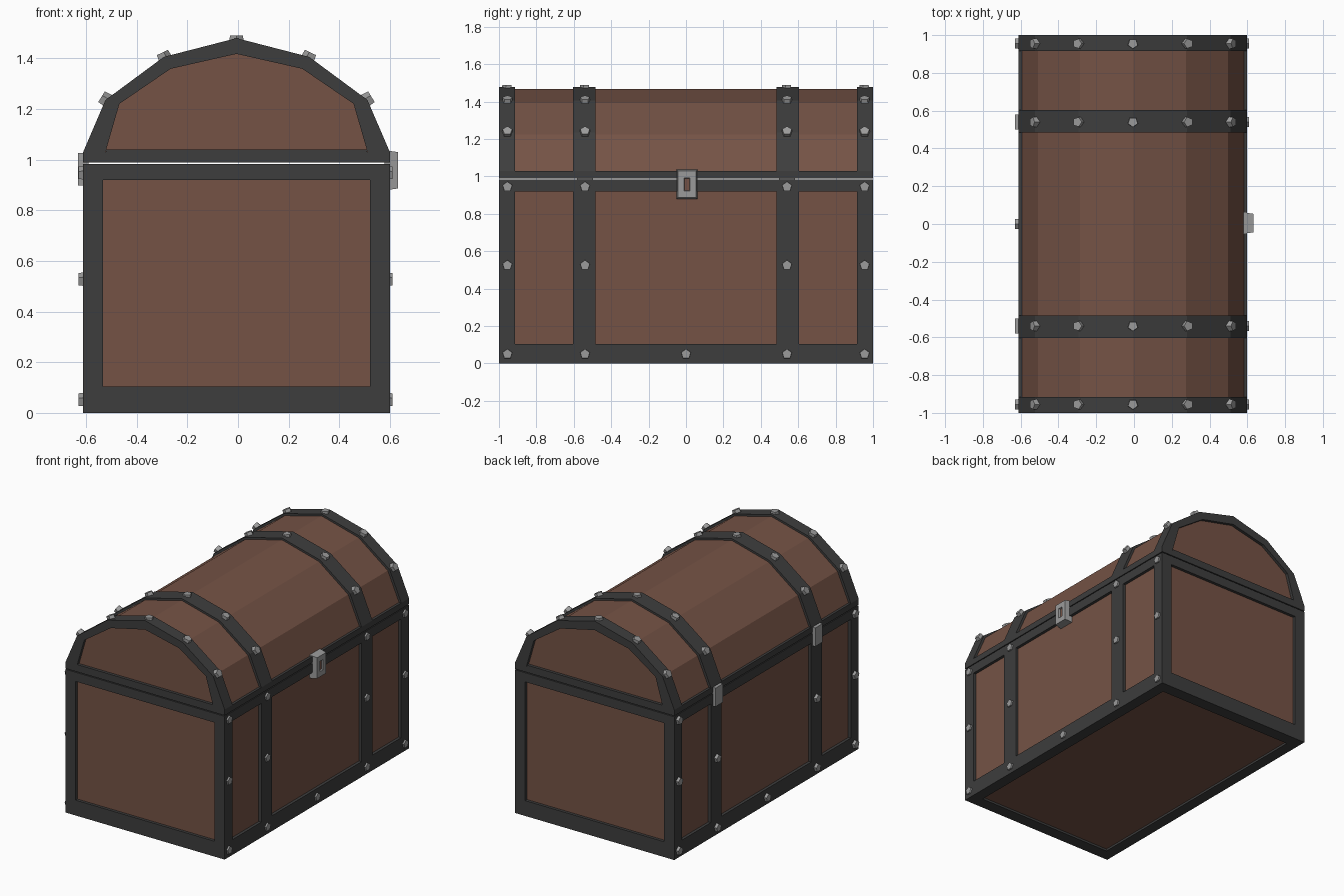
import bpy, bmesh
from mathutils import Vector, Matrix

if "Cube" in bpy.data.objects:
    bpy.data.objects.remove(bpy.data.objects["Cube"])

CX = -0.006          # centre line of the chest (latch sticks out on one side)
W = 0.605            # half width of the iron frame


def material(name, rgb):
    m = bpy.data.materials.new(name)
    m.diffuse_color = (*rgb, 1)
    m.use_nodes = True
    m.node_tree.nodes["Principled BSDF"].inputs["Base Color"].default_value = m.diffuse_color
    return m


wood = material("brown wood", (0.178, 0.086, 0.060))
iron = material("dark iron", (0.047, 0.047, 0.047))
steel = material("grey steel", (0.33, 0.33, 0.33))


def finish(name, bm, *mats):
    bmesh.ops.recalc_face_normals(bm, faces=bm.faces)
    me = bpy.data.meshes.new(name)
    bm.to_mesh(me)
    bm.free()
    ob = bpy.data.objects.new(name, me)
    bpy.context.collection.objects.link(ob)
    for m in mats:
        me.materials.append(m)
    return ob


def add_box(bm, x0, x1, y0, y1, z0, z1):
    size = Matrix.Diagonal((x1 - x0, y1 - y0, z1 - z0, 1))
    mid = Matrix.Translation((CX + (x0 + x1) / 2, (y0 + y1) / 2, (z0 + z1) / 2))
    return bmesh.ops.create_cube(bm, size=1, matrix=mid @ size)["verts"]


def add_prism(bm, profile, y0, y1):
    """Extrude an x/z outline along y."""
    face = bm.faces.new([bm.verts.new((CX + x, y0, z)) for x, z in profile])
    ext = bmesh.ops.extrude_face_region(bm, geom=[face])["geom"]
    verts = [v for v in ext if isinstance(v, bmesh.types.BMVert)]
    bmesh.ops.translate(bm, verts=verts, vec=(0, y1 - y0, 0))
    if not face.is_valid or len(face.link_loops if hasattr(face, "link_loops") else []) < 0:
        return


def arch(half):
    """Mirror the right half of an arch (base to apex) into a full one."""
    return half + [(-x, z) for x, z in reversed(half[:-1])]


OUTER = [(W, 1.03), (0.517, 1.235), (0.287, 1.405), (0, 1.479)]
INNER = [(0.517, 1.03), (0.462, 1.22), (0.26, 1.358), (0, 1.417)]
BOARDS = [(0.588, 0.995), (0.588, 1.03), (0.503, 1.225), (0.281, 1.392), (0, 1.466)]

# wooden box and arched wooden lid
bm = bmesh.new()
add_box(bm, -0.585, 0.585, -0.98, 0.98, 0.015, 0.975)
finish("wooden_box", bm, wood)
bm = bmesh.new()
add_prism(bm, arch(BOARDS), -0.98, 0.98)
finish("wooden_lid", bm, wood)


# rectangular iron rims: bottom of box, top of box, bottom of lid
def rim(name, z0, z1):
    bm = bmesh.new()
    for s in (-1, 1):
        xs = sorted((s * 0.527, s * W))
        ys = sorted((s * 0.915, s * 1.0))
        add_box(bm, *xs, -1, 1, z0, z1)
        add_box(bm, -0.527, 0.527, *ys, z0, z1)
    return finish(name, bm, iron)


rim("bottom_rim", 0, 0.105)
rim("box_top_rim", 0.92, 0.983)
rim("lid_rim", 0.989, 1.03)

# corner posts and side straps of the box
bm = bmesh.new()
for sx in (-1, 1):
    for sy in (-1, 1):
        for inner, a, b in ((0.527, 0.915, 1.0), (0.57, 0.485, 0.603)):
            add_box(bm, *sorted((sx * inner, sx * W)), *sorted((sy * a, sy * b)), 0.105, 0.92)
finish("posts_and_straps", bm, iron)

# arched iron bands over the lid, with a cross bar at each end
outer, inner = arch(OUTER), arch(INNER)
bm = bmesh.new()
for s in (-1, 1):
    for a, b in ((0.915, 1.0), (0.485, 0.603)):
        y0, y1 = sorted((s * a, s * b))
        rows = [[bm.verts.new((CX + x, y, z)) for x, z in line]
                for line, y in ((outer, y0), (outer, y1), (inner, y1), (inner, y0))]
        for i in range(4):
            p, q = rows[i], rows[(i + 1) % 4]
            for k in range(len(outer) - 1):
                bm.faces.new((p[k], p[k + 1], q[k + 1], q[k]))
        for k in (0, -1):
            bm.faces.new([r[k] for r in rows])
    add_box(bm, -0.515, 0.515, *sorted((s * 0.915, s * 1.0)), 1.03, 1.039)
finish("lid_bands", bm, iron)

# five-sided rivets
bm = bmesh.new()


def rivet(x, y, z, normal, height):
    n = Vector(normal).normalized()
    rot = n.to_track_quat("Z", "Y").to_matrix().to_4x4()
    place = Matrix.Translation(Vector((CX + x, y, z)) + n * (height - 0.02))
    bmesh.ops.create_cone(bm, cap_ends=True, segments=5, radius1=0.031, radius2=0.027,
                          depth=0.04, matrix=place @ rot)


for s, h in ((-1, 0.019), (1, 0.011)):
    rivet(s * W, 0, 0.05, (s, 0, 0), h)
    for y in (-0.955, -0.54, 0.54, 0.955):
        for z in (0.05, 0.525, 0.945):
            if s < 0 and z > 0.9 and abs(y) < 0.6:
                continue             # hinges sit here
            rivet(s * W, y, z, (s, 0, 0), h)
        rivet(s * 0.517, y, 1.235, (s * 0.85, 0, 0.53), 0.02)
        rivet(s * 0.287, y, 1.405, (s * 0.43, 0, 0.9), 0.018)
for y in (-0.955, -0.54, 0.54, 0.955):
    rivet(0, y, 1.479, (0, 0, 1), 0.011)
finish("rivets", bm, steel)


# bevelled steel plate; sign picks the side of the chest
def add_plate(bm, sign, y, half_w, z0, z1, thick, taper):
    verts = add_box(bm, *sorted((sign * 0.585, sign * (W + thick))),
                    y - half_w, y + half_w, z0, z1)
    zm = (z0 + z1) / 2
    for v in verts:
        if sign * (v.co.x - CX) > W:
            v.co.y += taper if v.co.y < y else -taper
            v.co.z += taper if v.co.z < zm else -taper


# hinges on the back of the lid
bm = bmesh.new()
for y in (-0.54, 0.54):
    add_plate(bm, -1, y, 0.042, 0.895, 1.028, 0.02, 0.003)
finish("hinges", bm, steel)

# latch with a recessed keyhole
bm = bmesh.new()
add_plate(bm, 1, 0.005, 0.057, 0.878, 1.037, 0.033, 0.008)
bm.normal_update()
front = max(bm.faces, key=lambda f: f.calc_center_median().x)
bmesh.ops.inset_region(bm, faces=[front], thickness=0.034)
c = front.calc_center_median()
for v in front.verts:
    v.co.y = c.y + (0.016 if v.co.y > c.y else -0.016)
    v.co.z = c.z + (0.035 if v.co.z > c.z else -0.035)
bmesh.ops.inset_region(bm, faces=[front], thickness=0.004, depth=-0.012)
front.material_index = 1
finish("latch", bm, steel, wood)
